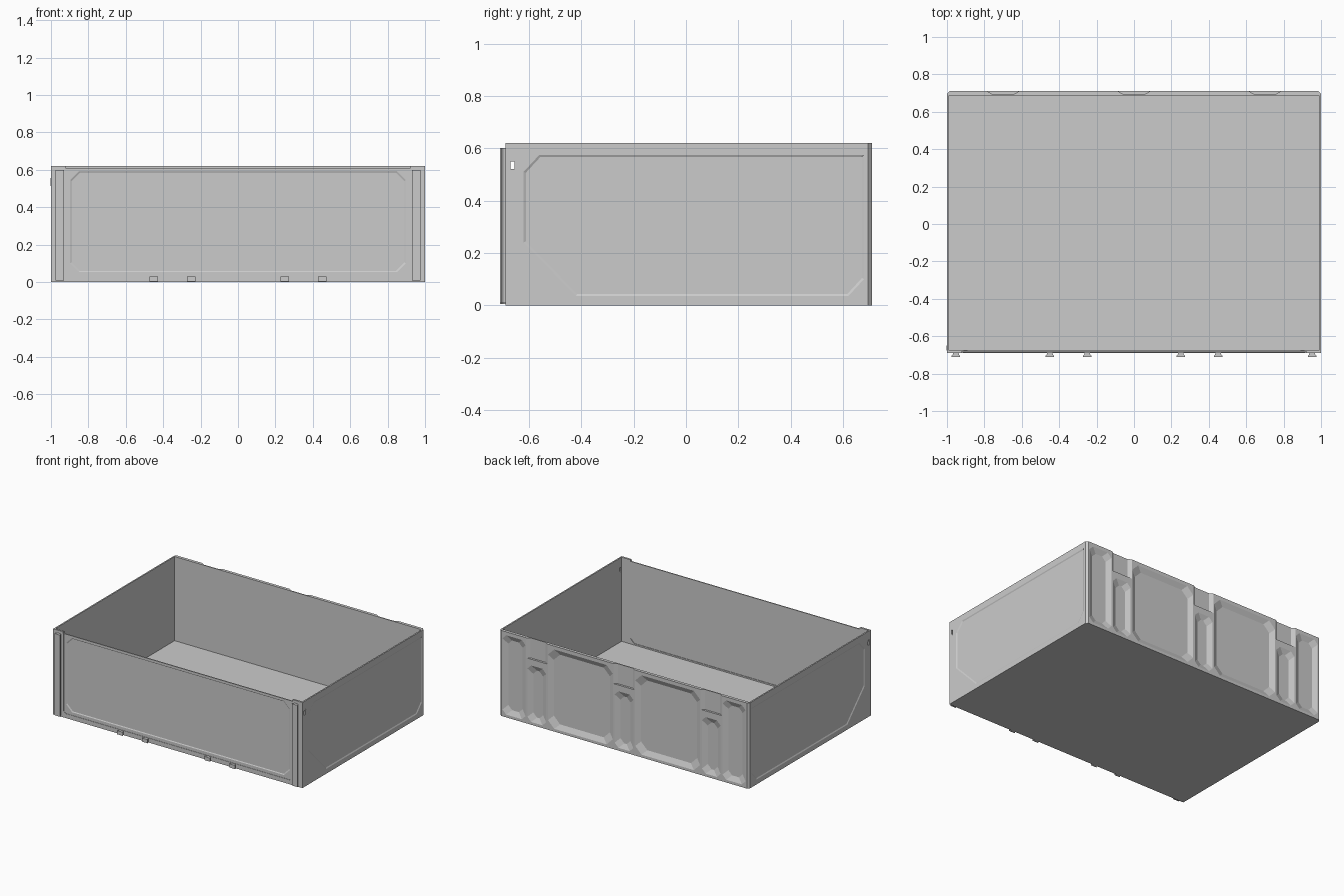
import bpy, bmesh

if "Cube" in bpy.data.objects:
    bpy.data.objects.remove(bpy.data.objects["Cube"])


def loft(name, loops):
    """Solid skin through equal-length loops of 3D points, capped at both ends."""
    bm = bmesh.new()
    rings = [[bm.verts.new(p) for p in loop] for loop in loops]
    n = len(rings[0])
    for a, b in zip(rings, rings[1:]):
        for i in range(n):
            j = (i + 1) % n
            bm.faces.new((a[i], a[j], b[j], b[i]))
    bm.faces.new(rings[0])
    bm.faces.new(rings[-1])
    bmesh.ops.recalc_face_normals(bm, faces=bm.faces)
    me = bpy.data.meshes.new(name)
    bm.to_mesh(me)
    bm.free()
    ob = bpy.data.objects.new(name, me)
    bpy.context.collection.objects.link(ob)
    return ob


def chamfered(x0, x1, z0, z1, c, y, grow=0.0):
    """Rectangle with cut corners in the plane y, optionally grown."""
    x0, x1, z0, z1 = x0 - grow, x1 + grow, z0 - grow, z1 + grow
    return [(x0 + c, y, z0), (x1 - c, y, z0), (x1, y, z0 + c), (x1, y, z1 - c),
            (x1 - c, y, z1), (x0 + c, y, z1), (x0, y, z1 - c), (x0, y, z0 + c)]


def box(name, x0, x1, y0, y1, z0, z1):
    return loft(name, [[(x0, y0, z), (x1, y0, z), (x1, y1, z), (x0, y1, z)] for z in (z0, z1)])


def cut(target, cutter):
    mod = target.modifiers.new("cut", 'BOOLEAN')
    mod.operation = 'DIFFERENCE'
    mod.solver = 'EXACT'
    mod.object = cutter
    bpy.context.view_layer.objects.active = target
    bpy.ops.object.modifier_apply(modifier=mod.name)
    bpy.data.objects.remove(cutter)


H = 0.62
FRONT, BACK = -0.69, 0.71

# Open tray with bevelled back corners
outline = [(-1, FRONT), (1, FRONT), (1, 0.695), (0.985, BACK), (-0.985, BACK), (-1, 0.695)]
tray = loft("tray_body", [[(x, y, z) for x, y in outline] for z in (0, H)])
cut(tray, box("cavity", -0.99, 0.99, -0.676, 0.688, 0.01, 0.7))

# Front door: lowered top edge, shallow frame, sunken panel, inner relief
cut(tray, box("door_top", -0.92, 0.92, -0.75, -0.6, 0.607, 0.7))
cut(tray, loft("door_frame", [chamfered(-0.915, 0.915, 0.032, 0.65, 0.015, y) for y in (-0.72, -0.6875)]))
cut(tray, loft("door_panel", [chamfered(-0.89, 0.89, 0.06, 0.585, 0.045, y, g)
                              for y, g in ((-0.72, 0.006), (-0.6875, 0.006), (-0.684, 0))]))
cut(tray, loft("door_inside", [chamfered(-0.92, 0.92, 0.02, 0.68, 0.03, y) for y in (-0.65, -0.68)]))

# Side panels with one large cut corner, sunk into each side wall
panel_out = [(-0.62, 0.51), (-0.56, 0.575), (0.68, 0.575), (0.68, 0.10),
             (0.62, 0.035), (-0.42, 0.035), (-0.62, 0.24)]
panel_in = [(-0.612, 0.506), (-0.556, 0.567), (0.672, 0.567), (0.672, 0.104),
            (0.616, 0.043), (-0.416, 0.043), (-0.612, 0.244)]
for s in (-1, 1):
    cut(tray, loft("side_panel", [[(s * d, y, z) for y, z in pts]
                                  for d, pts in ((1.02, panel_out), (1.0, panel_out), (0.996, panel_in))]))
    # Small latch slot near the front edge
    cut(tray, box("latch_slot", s * 1 - 0.02, s * 1 + 0.02, -0.67, -0.655, 0.52, 0.55))

# Back wall pockets with sloped sides: (x0, x1, z0, z1, corner)
pockets = [(0.09, 0.61, 0.02, 0.595, 0.05), (-0.61, -0.09, 0.02, 0.595, 0.05),
           (0.79, 0.975, 0.02, 0.595, 0.03), (-0.975, -0.79, 0.02, 0.595, 0.03)]
pockets += [(c - 0.075, c + 0.075, 0.02, 0.43, 0.03) for c in (-0.7, 0, 0.7)]
for x0, x1, z0, z1, c in pockets:
    cut(tray, loft("pocket", [chamfered(x0, x1, z0, z1, c, y, g)
                              for y, g in ((0.73, 0), (BACK, 0), (0.693, -0.035))]))

# Hook notches open to the top of the back wall
for c in (-0.7, 0, 0.7):
    notch = [(c - 0.085, 0.73), (c + 0.085, 0.73), (c + 0.085, BACK), (c + 0.06, 0.695),
             (c - 0.06, 0.695), (c - 0.085, BACK)]
    cut(tray, loft("hook_notch", [[(x, y, z) for x, y in notch] for z in (0.475, 0.7)]))


def dovetail(name, c, z0, z1):
    """Rail that widens away from the front wall."""
    prof = [(c - 0.014, -0.688), (c + 0.014, -0.688), (c + 0.016, -0.698),
            (c + 0.023, -0.705), (c + 0.023, -0.71), (c - 0.023, -0.71),
            (c - 0.023, -0.705), (c - 0.016, -0.698)]
    return loft(name, [[(x, y, z) for x, y in prof] for z in (z0, z1)])


# Dovetail rails at the front corners and four small feet hooks
for s in (-1, 1):
    dovetail("front_rail", s * 0.952, 0.008, 0.6)
    for c in (0.25, 0.45):
        dovetail("front_hook", s * c, 0.004, 0.03)
    # Rim of the latch slot
    rim = box("latch_rim", s * 1.0 - 0.002, s * 1.0 + 0.0005, -0.676, -0.649, 0.513, 0.557)
    cut(rim, box("rim_hole", s * 1 - 0.02, s * 1 + 0.02, -0.67, -0.655, 0.52, 0.55))
